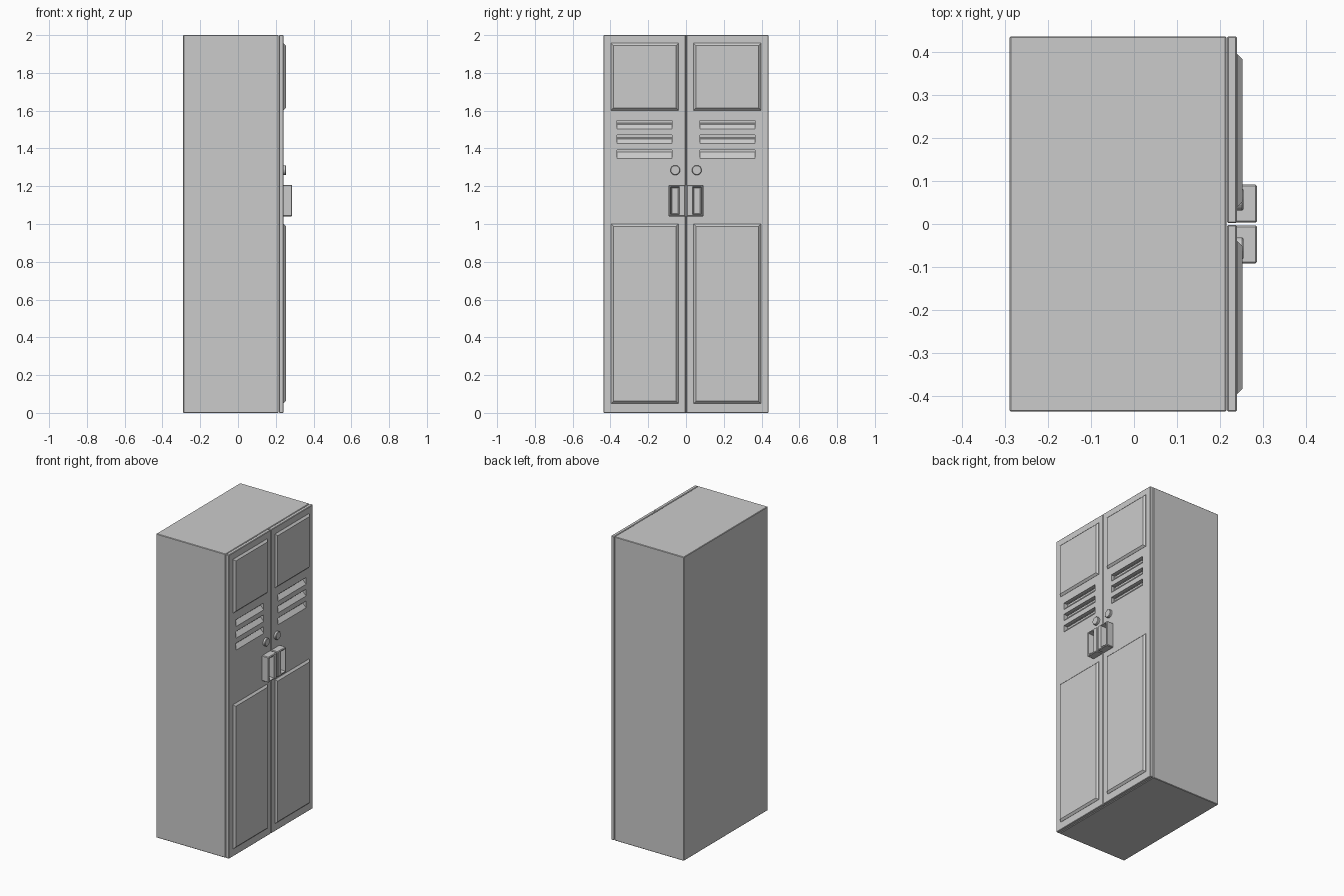
import bpy, bmesh
from mathutils import Matrix, Vector

cube = bpy.data.objects.get("Cube")
if cube:
    bpy.data.objects.remove(cube, do_unlink=True)

grey = bpy.data.materials.new("locker grey")
grey.use_nodes = True
COLOUR = (0.6, 0.6, 0.6, 1)
grey.diffuse_color = COLOUR
grey.node_tree.nodes["Principled BSDF"].inputs["Base Color"].default_value = COLOUR


def finish(bm, name):
    bmesh.ops.recalc_face_normals(bm, faces=bm.faces[:])
    mesh = bpy.data.meshes.new(name)
    bm.to_mesh(mesh)
    bm.free()
    mesh.materials.append(grey)
    obj = bpy.data.objects.new(name, mesh)
    bpy.context.scene.collection.objects.link(obj)
    return obj


def box_mesh(lo, hi):
    lo, hi = Vector(lo), Vector(hi)
    bm = bmesh.new()
    bmesh.ops.create_cube(bm, size=1, matrix=Matrix.Translation((lo + hi) / 2)
                          @ Matrix.Diagonal((*(hi - lo), 1)))
    return bm


def bevel(bm, edges, width):
    bmesh.ops.bevel(bm, geom=edges, offset=width, segments=1, affect='EDGES', profile=0.5)


def front_face(bm):
    return max(bm.faces, key=lambda f: f.calc_center_median().x)


def span(side, a, b):
    return sorted((side * a, side * b))


def box(name, lo, hi, width):
    bm = box_mesh(lo, hi)
    bevel(bm, bm.edges[:], width)
    return finish(bm, name)


def raised_panel(name, side, z0, z1):
    y0, y1 = span(side, 0.04, 0.396)
    bm = box_mesh((0.235, y0, z0), (0.253, y1, z1))
    bevel(bm, list(front_face(bm).edges), 0.012)
    return finish(bm, name)


def handle(name, side):
    y0, y1 = span(side, 0.003, 0.092)
    bm = box_mesh((0.235, y0, 1.04), (0.287, y1, 1.207))
    bevel(bm, bm.edges[:], 0.004)
    bm.faces.ensure_lookup_table()
    face = front_face(bm)
    # Off-centre finger recess with tapered walls
    bmesh.ops.inset_individual(bm, faces=[face], thickness=0.008)
    for v in face.verts:
        if abs(v.co.y) < 0.04:
            v.co.y = side * 0.035
    bmesh.ops.inset_individual(bm, faces=[face], thickness=0.01, depth=-0.035)
    return finish(bm, name)


def lock(name, side):
    bm = bmesh.new()
    bmesh.ops.create_cone(bm, cap_ends=True, segments=24, radius1=0.026, radius2=0.026, depth=0.02,
                          matrix=Matrix.Translation((0.245, side * 0.057, 1.285))
                          @ Matrix.Rotation(1.5708, 4, 'Y'))
    bevel(bm, list(front_face(bm).edges), 0.003)
    return finish(bm, name)


def vent_cutter(side):
    # Wedges: deep at the top, sloping out to the door surface at the bottom
    bm = bmesh.new()
    y0, y1 = span(side, 0.075, 0.365)
    for top in (1.547, 1.47, 1.392):
        profile = [(0.21, top), (0.25, top), (0.25, top - 0.055), (0.24, top - 0.045), (0.21, top - 0.012)]
        face = bm.faces.new([bm.verts.new((x, y0, z)) for x, z in profile])
        out = bmesh.ops.extrude_face_region(bm, geom=[face])
        verts = [g for g in out["geom"] if isinstance(g, bmesh.types.BMVert)]
        bmesh.ops.translate(bm, verts=verts, vec=(0, y1 - y0, 0))
    obj = finish(bm, "vent_cutter")
    obj.hide_render = True
    obj.hide_viewport = True
    return obj


def cut(obj, cutter):
    mod = obj.modifiers.new("vents", 'BOOLEAN')
    mod.operation = 'DIFFERENCE'
    mod.solver = 'EXACT'
    mod.object = cutter


# Cabinet body
body = box("cabinet_body", (-0.29, -0.437, 0), (0.215, 0.437, 2), 0.003)

# Doors with panels, vents, locks and handles
for label, side in (("north", 1), ("south", -1)):
    y0, y1 = span(side, 0.002, 0.437)
    door = box(label + "_door", (0.217, y0, 0), (0.24, y1, 2), 0.003)
    cutter = vent_cutter(side)
    cut(door, cutter)
    cut(body, cutter)
    raised_panel(label + "_upper_panel", side, 1.602, 1.957)
    raised_panel(label + "_lower_panel", side, 0.05, 1.0)
    lock(label + "_lock", side)
    handle(label + "_handle", side)

# Bake the vent cuts and remove the cutters
bpy.context.view_layer.update()
graph = bpy.context.evaluated_depsgraph_get()
for obj in [o for o in bpy.context.scene.objects if o.type == 'MESH' and o.modifiers]:
    obj.data = bpy.data.meshes.new_from_object(obj.evaluated_get(graph))
    obj.modifiers.clear()
for obj in [o for o in bpy.context.scene.objects if o.name.startswith("vent_cutter")]:
    bpy.data.objects.remove(obj, do_unlink=True)
